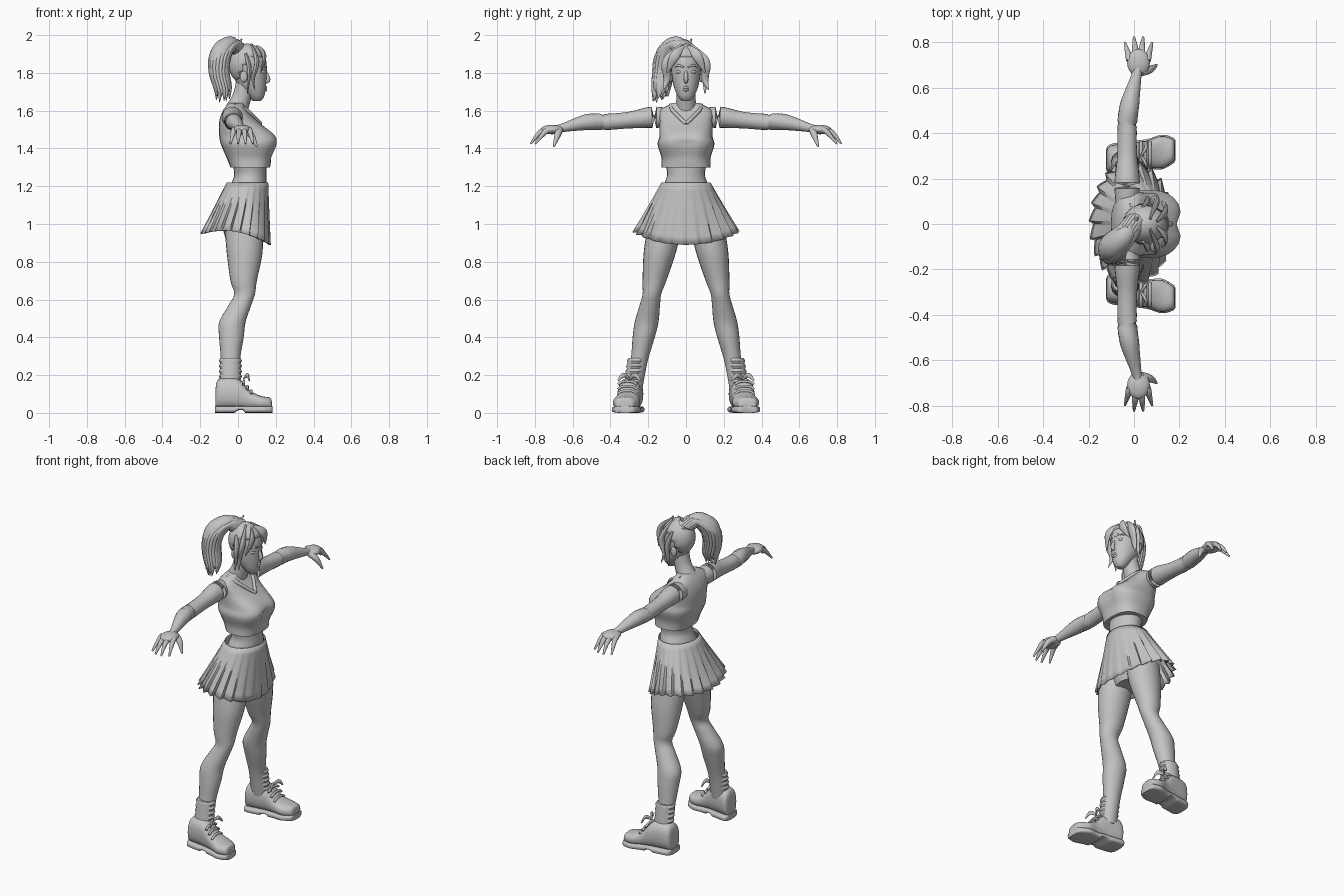
import bpy, bmesh, math, random
from mathutils import Vector

random.seed(4)
start_cube = bpy.data.objects.get("Cube")
if start_cube:
    bpy.data.objects.remove(start_cube, do_unlink=True)

clay = bpy.data.materials.new("grey_clay")
clay.use_nodes = True
clay.diffuse_color = (.55, .55, .55, 1)
clay.node_tree.nodes["Principled BSDF"].inputs["Base Color"].default_value = clay.diffuse_color

AXIS_X, AXIS_Y, AXIS_Z = Vector((1, 0, 0)), Vector((0, 1, 0)), Vector((0, 0, 1))


def spline(rows, steps=5):
    """Smooth curve through every row, whatever the row length."""
    knots = [Vector(row) for row in rows]
    knots = [knots[0]] + knots + [knots[-1]]
    curve = []
    for before, start, end, after in zip(knots, knots[1:], knots[2:], knots[3:]):
        for step in range(steps):
            t = step / steps
            slope = (end - before) / 2
            next_slope = (after - start) / 2
            gap = end - start
            curve.append(start + slope * t + (gap * 3 - slope * 2 - next_slope) * t * t
                         + (slope + next_slope - gap * 2) * t ** 3)
    return curve + [knots[-1]]


def ring(center, u, v, power=2, count=24):
    """Superellipse cross-section spanned by the vectors u and v."""
    points = []
    for i in range(count):
        angle = math.tau * i / count
        c, s = math.cos(angle), math.sin(angle)
        points.append(center + u * math.copysign(abs(c) ** (2 / power), c)
                      + v * math.copysign(abs(s) ** (2 / power), s))
    return points


def upright(rows, power=2):
    """Level rings from rows of height, back, front and half width."""
    return [ring(Vector(((back + front) / 2, 0, height)),
                 AXIS_X * (front - back) / 2, AXIS_Y * half, power)
            for height, back, front, half in rows]


def tube(rows, flat=1, side=AXIS_Y, count=12):
    """Tube through rows of x, y, z and radius, flattened along the side axis."""
    curve = spline(rows)
    points = [Vector(row[:3]) for row in curve]
    rings = []
    for i, (point, row) in enumerate(zip(points, curve)):
        ahead, behind = points[min(i + 1, len(points) - 1)], points[max(i - 1, 0)]
        tangent = (ahead - behind).normalized()
        u = tangent.cross(side).normalized()
        radius = max(row[3], .002)
        rings.append(ring(point, u * radius, tangent.cross(u) * radius * flat, count=count))
    return rings


def ball(center, radii, layers=16):
    rings = []
    for i in range(layers + 1):
        angle = math.pi * (.02 + .96 * i / layers)
        spread = math.sin(angle)
        rings.append(ring(Vector(center) - AXIS_Z * radii[2] * math.cos(angle),
                          AXIS_X * radii[0] * spread, AXIS_Y * radii[1] * spread))
    return rings


def build(name, lofts, mirror=False, caps=True, thickness=0, drop=None):
    """Skin each list of rings and gather them in one smooth-shaded object."""
    bm = bmesh.new()
    for rings in lofts:
        loops = [[bm.verts.new(point) for point in points] for points in rings]
        for lower, upper in zip(loops, loops[1:]):
            for i in range(len(lower)):
                bm.faces.new((lower[i - 1], lower[i], upper[i], upper[i - 1]))
        if caps:
            bm.faces.new(loops[0][::-1])
            bm.faces.new(loops[-1])
    if drop:
        unwanted = [face for face in bm.faces if drop(face.calc_center_median())]
        bmesh.ops.delete(bm, geom=unwanted, context="FACES")
    bmesh.ops.recalc_face_normals(bm, faces=bm.faces)
    mesh = bpy.data.meshes.new(name)
    bm.to_mesh(mesh)
    bm.free()
    mesh.materials.append(clay)
    obj = bpy.data.objects.new(name, mesh)
    bpy.context.collection.objects.link(obj)
    if mirror:
        modifier = obj.modifiers.new("mirror", "MIRROR")
        modifier.use_axis = (False, True, False)
        modifier.use_mirror_merge = False
    if thickness:
        obj.modifiers.new("thickness", "SOLIDIFY").thickness = thickness
    bpy.ops.object.select_all(action="DESELECT")
    obj.select_set(True)
    bpy.context.view_layer.objects.active = obj
    bpy.ops.object.shade_smooth_by_angle(angle=math.radians(50))


# Cropped top, with a cleft down the front of the chest
crop_top = upright(spline([
    (1.3, -.04, .17, .13), (1.35, -.06, .18, .13), (1.42, -.09, .21, .15), (1.47, -.1, .2, .14),
    (1.54, -.1, .11, .14), (1.6, -.08, .05, .14), (1.64, -.05, .03, .07)]), 2.6)
for points in crop_top:
    for point in points:
        if point.x > .05:
            height_fade = max(0, 1 - abs(point.z - 1.43) / .1)
            point.x -= .03 * height_fade * max(0, 1 - abs(point.y) / .06)
build("crop_top", [crop_top])
build("collar", [tube([(-.02, .08, 1.63, .01), (.05, .07, 1.6, .01), (.12, 0, 1.53, .01)])],
      mirror=True)

# Midriff, hips and neck
build("midriff", [upright(spline([
    (.9, -.06, .1, .1), (1.05, -.09, .14, .17), (1.2, -.04, .15, .12),
    (1.26, -.02, .15, .1), (1.32, -.03, .15, .11)]))])
build("neck", [tube([(-.01, 0, 1.6, .06), (.02, 0, 1.67, .05), (.04, 0, 1.75, .05)])])

# Pleated skirt with a dipping front hem
pleats, points_per_pleat, skirt_rows = 22, 6, 8
skirt = []
for row in range(skirt_rows + 1):
    t = row / skirt_rows
    loop = []
    for i in range(pleats * points_per_pleat):
        angle = math.tau * i / (pleats * points_per_pleat)
        c, s = math.cos(angle), math.sin(angle)
        fold = (i % points_per_pleat) / (points_per_pleat - 1) - .5
        flare = 1 + .11 * fold * t * (1 - .6 * max(0, c) ** 3)
        hem = .92 - .03 * c + .04 * s * s
        loop.append(Vector((.05 - .06 * t + c * flare * (.11 + .07 * t),
                            s * flare * (.13 + .14 * t), 1.22 + (hem - 1.22) * t)))
    skirt.append(loop)
build("pleated_skirt", [skirt], caps=False, thickness=.004)

# Legs: spread evenly from hip to ankle, a little narrower than deep
legs = []
for height, back, front in spline([
        (.98, -.07, .13), (.85, -.06, .13), (.7, -.04, .1), (.63, -.02, .09), (.57, -.05, .07),
        (.48, -.1, .04), (.4, -.1, .03), (.27, -.09, .01), (.12, -.09, .01)]):
    depth = (front - back) / 2
    center = Vector(((back + front) / 2, .3 - .19 * height, height))
    legs.append(ring(center, AXIS_X * depth, AXIS_Y * depth * .9))
build("legs", [legs], mirror=True)

# Slouched socks: alternating wide and narrow folds
socks = []
for i in range(11):
    radius = .045 + .006 * (i % 2)
    center = Vector((-.04, .26 + .002 * i, .29 - .014 * i))
    socks.append(ring(center, AXIS_X * radius * 1.2, AXIS_Y * radius))
build("socks", [socks], mirror=True)

# Shoes: the sole follows the upper, raised at the arch behind the ball of the foot
uppers, soles = [], []
for x, height, half in spline([
        (-.12, .12, .04), (-.1, .18, .06), (0, .18, .06), (.06, .12, .06),
        (.12, .09, .07), (.17, .08, .05), (.18, .05, .03)]):
    y = .3 + .14 * x
    arch = .014 if abs(x - .01) < .02 else 0
    uppers.append(ring(Vector((x, y, (height + .02) / 2)),
                       AXIS_Y * half, AXIS_Z * (height - .02) / 2, 2.5))
    soles.append(ring(Vector((x * 1.02, y, (arch + .036) / 2)),
                      AXIS_Y * (half + .006), AXIS_Z * (.036 - arch) / 2, 4))
build("shoes", [uppers], mirror=True)
build("soles", [soles], mirror=True)
laces = []
for i in range(3):
    x, z = .03 + .02 * i, .18 - .025 * i
    laces.append(tube([(x, .31 + side * .05, z - .03 * abs(side), .007)
                       for side in (-1, -.5, .5, 1)], side=AXIS_X))
for side in (-1, 1):
    laces.append(tube([(.03, .3, .18, .006), (.05, .3 + side * .03, .2, .012),
                       (.06, .3 + side * .06, .17, .005)], .6, AXIS_X))
build("laces", laces, mirror=True)

# Arms, palms and evenly fanned fingers
build("arms", [tube([
    (-.03, .08, 1.56, .05), (-.03, .18, 1.565, .056), (-.03, .3, 1.55, .044), (-.03, .43, 1.54, .043),
    (-.02, .52, 1.54, .043), (.01, .65, 1.51, .023), (.02, .7, 1.5, .02)], count=20)], mirror=True)
build("palms", [ball((.02, .71, 1.5), (.05, .06, .025))], mirror=True)
fingers = [tube([(.03, .67, 1.5, .02), (.07, .68, 1.47, .017), (.1, .7, 1.41, .005)], side=AXIS_X)]
for i in range(4):
    spread = i - 1.5
    reach = .825 - .012 * spread * spread
    fingers.append(tube([(.02 + .026 * spread, .72, 1.5, .016),
                         (.02 + .03 * spread, reach - .05, 1.485, .014),
                         (.02 + .04 * spread, reach, 1.425, .005)], side=AXIS_X))
build("fingers", fingers, mirror=True)

# Head and facial features
build("head", [upright(spline([
    (1.65, .08, .12, .02), (1.68, .05, .14, .045), (1.75, -.01, .15, .07),
    (1.86, -.04, .15, .08), (1.92, -.02, .12, .06), (1.95, .03, .08, .02)]))])
build("nose", [tube([(.14, 0, 1.82, .007), (.16, 0, 1.765, .012), (.14, 0, 1.75, .008)])])
build("lips", [tube([(.13, -.02, z, .003), (.147, 0, z, .008), (.13, .02, z, .003)], side=AXIS_Z)
               for z in (1.71, 1.722)])
build("eyes", [ball((.125, .034, 1.805), (.02, .02, .012))], mirror=True)
build("eyebrows", [tube([(.15, .01, 1.83, .004), (.14, .04, 1.84, .006), (.12, .06, 1.83, .003)],
                        side=AXIS_Z)], mirror=True)
build("ears", [ball((.03, .08, 1.78), (.02, .01, .03))], mirror=True)

# Hair cap with the face left open, then the fringe and loose locks
build("hair_cap", [ball((.05, 0, 1.845), (.1, .09, .11))], thickness=.006,
      drop=lambda p: p.z < 1.885 and p.x > .06 - (1.885 - p.z) / 2)
build("fringe", [
    tube([(.1, .01, 1.94, .01), (.14, .06, 1.89, .026), (.12, .1, 1.8, .004)], .4, AXIS_X),
    tube([(.07, .02, 1.95, .01), (.1, .1, 1.86, .026), (.08, .1, 1.77, .018),
          (.09, .12, 1.71, .003)], .5, AXIS_X),
    tube([(.04, .07, 1.9, .015), (.06, .1, 1.82, .024), (.05, .1, 1.69, .003)], .5, AXIS_X)],
    mirror=True)

# High side ponytail: a full core with strands wrapped over it
core = [(0, 0, 1.92, .03), (-.04, -.05, 1.95, .045), (-.09, -.1, 1.9, .058),
        (-.1, -.12, 1.81, .05), (-.08, -.13, 1.72, .015)]
strands = []
strand_count = 18
for i in range(strand_count):
    angle = math.tau * i / strand_count
    outward = Vector((math.cos(angle), math.sin(angle), math.cos(angle - 1) / 3))
    strand = []
    for x, y, z, radius in core:
        strand.append((*(Vector((x, y, z)) + outward * max(radius * .85, .035)), .018))
    flick = Vector((0, random.uniform(-.03, .01), random.uniform(-.07, -.01)))
    strand.append((*(Vector(strand[-1][:3]) + flick), .002))
    strands.append(tube(strand, .7, AXIS_X))
build("ponytail", [tube(core, side=AXIS_X)])
build("ponytail_strands", strands)
build("hair_tie", [tube([(.02, .02, 1.92, .036), (-.03, -.03, 1.95, .036)]),
                   tube([(0, .01, 1.94, .012), (.02, .03, 1.98, .004)])])
